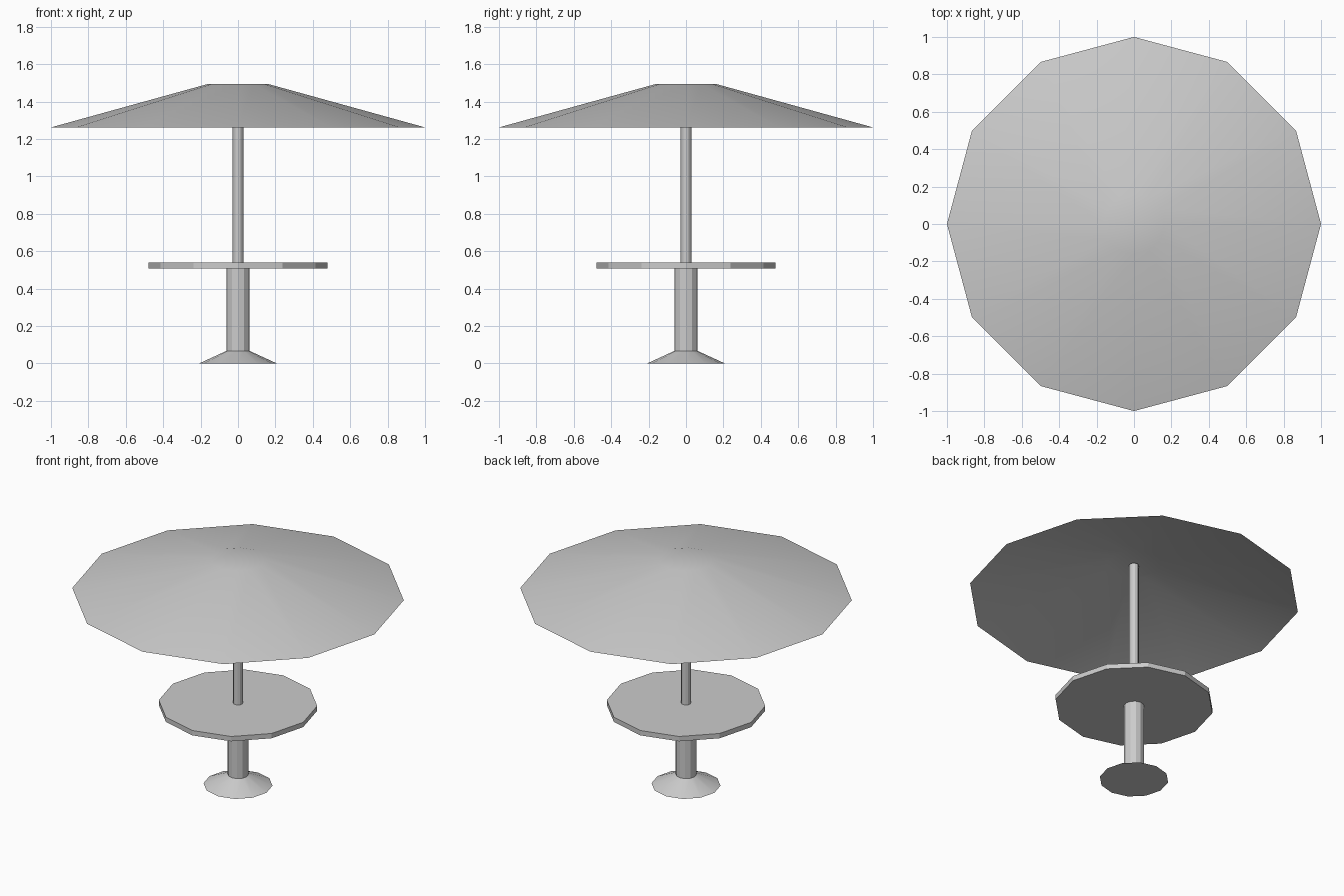
import bpy
import bmesh
import math

cube = bpy.data.objects.get("Cube")
if cube:
    bpy.data.objects.remove(cube, do_unlink=True)

SIDES = 12

grey = bpy.data.materials.new("light_grey")
grey.use_nodes = True
COLOUR = (0.6, 0.6, 0.6, 1.0)
grey.diffuse_color = COLOUR
grey.node_tree.nodes["Principled BSDF"].inputs["Base Color"].default_value = COLOUR


def lathe(name, profile, bottom=True, top=True):
    """Twelve-sided part from (radius, height) rings, with optional end caps."""
    bm = bmesh.new()
    rings = []
    for radius, z in profile:
        angles = [math.tau * i / SIDES for i in range(SIDES)]
        rings.append([bm.verts.new((radius * math.cos(a), radius * math.sin(a), z))
                      for a in angles])
    for low, high in zip(rings, rings[1:]):
        for i in range(SIDES):
            j = (i + 1) % SIDES
            bm.faces.new((low[i], low[j], high[j], high[i]))
    if bottom:
        bm.faces.new(rings[0][::-1])
    if top:
        bm.faces.new(rings[-1])
    mesh = bpy.data.meshes.new(name)
    bm.to_mesh(mesh)
    bm.free()
    mesh.materials.append(grey)
    obj = bpy.data.objects.new(name, mesh)
    bpy.context.collection.objects.link(obj)

    # Smooth the shallow slopes, keep the upright facets crisp
    bpy.ops.object.select_all(action="DESELECT")
    obj.select_set(True)
    bpy.context.view_layer.objects.active = obj
    bpy.ops.object.shade_smooth_by_angle(angle=math.radians(29))
    return obj


# Flared foot and column under the table
lathe("base_foot", [(0.208, 0), (0.062, 0.067)], top=False)
lathe("table_column", [(0.062, 0.067), (0.062, 0.51)], bottom=False, top=False)

# Round table top
lathe("table_top", [(0.478, 0.508), (0.478, 0.54)])

# Parasol pole and open-bottomed canopy
lathe("parasol_pole", [(0.029, 0.54), (0.029, 1.485)], bottom=False)
lathe("parasol_canopy", [(1.0, 1.262), (0.165, 1.493)], bottom=False)
